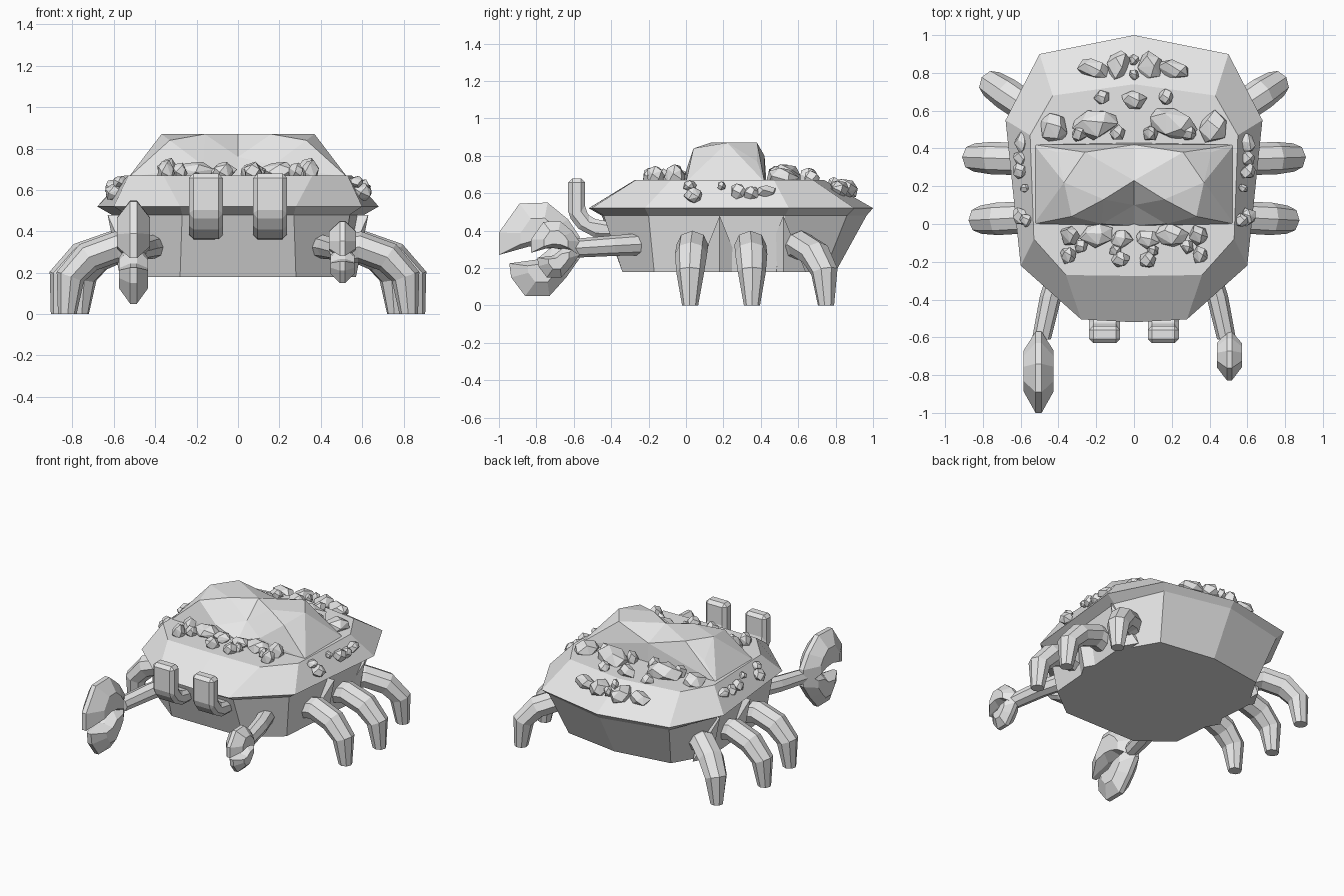
import bpy, bmesh, math, random
from mathutils import Vector

if "Cube" in bpy.data.objects:
    bpy.data.objects.remove(bpy.data.objects["Cube"])

random.seed(4)
mat = bpy.data.materials.new("light grey")
mat.diffuse_color = (0.8, 0.8, 0.8, 1)
mat.use_nodes = True
mat.node_tree.nodes["Principled BSDF"].inputs["Base Color"].default_value = mat.diffuse_color


def finish(name, bm):
    bmesh.ops.recalc_face_normals(bm, faces=bm.faces)
    me = bpy.data.meshes.new(name)
    bm.to_mesh(me)
    bm.free()
    me.materials.append(mat)
    ob = bpy.data.objects.new(name, me)
    bpy.context.collection.objects.link(ob)
    return ob


def loft(name, rings):
    """Skin a stack of closed rings and cap both ends."""
    bm = bmesh.new()
    vs = [[bm.verts.new(p) for p in r] for r in rings]
    n = len(vs[0])
    for a, b in zip(vs, vs[1:]):
        for i in range(n):
            j = (i + 1) % n
            bm.faces.new((a[i], a[j], b[j], b[i]))
    bm.faces.new(vs[0][::-1])
    bm.faces.new(vs[-1])
    return finish(name, bm)


def mirror_ring(half, z):
    """Half outline from the front centre to the back centre, mirrored."""
    full = half + [(-x, y) for x, y in half[-2:0:-1]]
    return [(x, y, z) for x, y in full]


def tube(name, path, side, sizes, n=6):
    """Tapered tube; side is the fixed width axis, sizes are (width, depth)."""
    pts = [Vector(p) for p in path]
    side = Vector(side).normalized()
    rings = []
    for i, p in enumerate(pts):
        t = (pts[min(i + 1, len(pts) - 1)] - pts[max(i - 1, 0)]).normalized()
        if i == len(pts) - 1 and abs(t.z) > 0.7:
            t = Vector((0, 0, -1))
        up = side.cross(t).normalized()
        w, d = sizes[i]
        rings.append([p + side * w * math.cos(a) + up * d * math.sin(a)
                      for a in (math.tau * k / n for k in range(n))])
    return loft(name, rings)


# Body shell: belly, undercut, rim and flat upper deck
belly = [(0, -.34), (.28, -.34), (.5, -.17), (.55, .48), (.4, .74), (0, .8)]
under = [(0, -.45), (.27, -.44), (.54, -.2), (.61, .53), (.47, .86), (0, .965)]
rim = [(0, -.52), (.28, -.505), (.6, -.22), (.68, .55), (.5, .9), (0, 1)]
deck = [(0, -.275), (.36, -.27), (.53, -.08), (.55, .47), (.43, .68), (0, .74)]
loft("body", [mirror_ring(belly, .18), mirror_ring(under, .48),
              mirror_ring(rim, .52), mirror_ring(deck, .67)])

# Side ribs between the legs
for s in (-1, 1):
    for y in (.18, .52):
        bm = bmesh.new()
        p = [bm.verts.new((s * x, yy, z)) for x, yy, z in
             ((.5, y - .12, .18), (.5, y + .12, .18), (.57, y, .18), (.63, y, .48), (.5, y, .48))]
        bmesh.ops.convex_hull(bm, input=p)
        finish("side_rib", bm)

# Two-lobed hump with a valley at the front
bm = bmesh.new()
for s in (-1, 1):
    A, B, C, D, E, F, G, H, I, J = [bm.verts.new((s * x, y, z)) for x, y, z in (
        (.53, 0, .66), (.53, .42, .66), (0, .43, .66), (0, -.01, .66), (.33, .04, .84),
        (.37, .22, .87), (.26, .38, .87), (0, .42, .80), (0, .23, .87), (0, .1, .76))]
    K = bm.verts.new((s * .17, .0, .72))
    L = bm.verts.new((s * .16, .13, .87))
    M = bm.verts.new((s * .41, .38, .77))
    for f in ((A, B, F), (B, M, F), (M, G, F), (A, F, E), (A, E, K), (A, K, D), (D, K, J),
              (K, L, J), (K, E, L), (E, F, L), (F, G, L), (L, G, I), (L, I, J),
              (G, H, I), (B, C, H), (B, H, G), (B, G, M), (A, D, C), (A, C, B)):
        bm.faces.new(f)
bmesh.ops.remove_doubles(bm, verts=bm.verts, dist=.0001)
finish("hump", bm)

# Three arched legs on each side: root, outward angle and reach
for s in (-1, 1):
    for x, y, ang, reach in ((.48, .04, -3, .36), (.5, .34, 2, .375), (.47, .55, 34, .37)):
        a = math.radians(ang)
        d = Vector((s * math.cos(a), math.sin(a), 0))
        root = Vector((s * x, y, 0))
        path = [root + d * (reach * k) + Vector((0, 0, z)) for k, z in
                ((0, .30), (.3, .325), (.68, .275), (.92, .18), (.96, 0))]
        tube("leg", path, Vector((0, 0, 1)).cross(d),
             [(.08, .075), (.085, .075), (.086, .075), (.075, .07), (.043, .045)], 8)


# Pincers: each jaw is a lens-shaped plate built from a side outline
def jaw(name, x, scale, outline, thick):
    def place(px, y, z):
        return (x + px * (.55 + .45 * scale), -.57 + (y + .57) * scale, .30 + (z - .30) * scale)
    cy = sum(p[0] for p in outline) / len(outline)
    cz = sum(p[1] for p in outline) / len(outline)
    rings = []
    for k, px in ((.5, -thick), (1, -.016), (1, .016), (.5, thick)):
        rings.append([place(px, cy + (y - cy) * k, cz + (z - cz) * k) for y, z in outline])
    loft(name, rings)


upper = [(-.57, .25), (-.57, .37), (-.63, .46), (-.74, .55), (-.89, .545), (-1, .39),
         (-1, .27), (-.84, .315), (-.7, .30)]
lower = [(-.57, .35), (-.57, .25), (-.64, .15), (-.73, .05), (-.86, .05), (-.935, .15),
         (-.945, .225), (-.8, .245), (-.71, .32)]
for s, scale in ((-1, 1), (1, .6)):
    tube("arm", [(s * .38, -.2, .33), (s * .44, -.38, .32), (s * .49, -.61, .305)],
         (1, 0, 0), [(.06, .06), (.058, .055), (.05, .05)], 8)
    jaw("upper_jaw", s * .505, scale, upper, .08)
    jaw("lower_jaw", s * .505, scale, lower, .07)

# Eye stalks: bent profile extruded sideways with chamfered edges
stalk = [(-.36, .36), (-.49, .365), (-.575, .41), (-.63, .48), (-.63, .68),
         (-.54, .68), (-.54, .51), (-.505, .465), (-.36, .44)]
for s in (-1, 1):
    ob = loft("eye_stalk", [[(s * .155 + dx, y, z) for y, z in stalk] for dx in (-.082, .082)])
    bev = ob.modifiers.new("chamfer", "BEVEL")
    bev.width = .022
    bev.segments = 1


# Faceted rocks scattered over the shell
def rock(x, y, z, sx, sy, sz):
    bm = bmesh.new()
    turn = random.uniform(-.4, .4)
    for k in range(14):
        h = 1 - 2 * (k + .5) / 14
        a = k * 2.4 + random.uniform(-.3, .3)
        r = math.sqrt(1 - h * h) * random.uniform(.95, 1.2)
        px, py = sx * r * math.cos(a), sy * r * math.sin(a)
        bm.verts.new((x + px * math.cos(turn) - py * math.sin(turn),
                      y + px * math.sin(turn) + py * math.cos(turn), z + sz * h))
    res = bmesh.ops.convex_hull(bm, input=bm.verts)
    junk = [v for v in bm.verts if not v.link_faces]
    bmesh.ops.delete(bm, geom=junk, context="VERTS")
    finish("rock", bm)


pairs = [
    (.085, .84, .62, .06, .08, .06), (.21, .82, .62, .09, .05, .05),
    (.17, .67, .68, .04, .04, .045), (.21, .53, .69, .13, .08, .07),
    (.42, .51, .68, .075, .08, .06), (.09, .48, .69, .04, .04, .06),
    (.29, .48, .69, .04, .04, .06), (.595, .43, .61, .04, .055, .035),
    (.6, .35, .60, .04, .04, .04), (.605, .28, .61, .04, .045, .045),
    (.58, .19, .64, .025, .022, .025), (.6, .04, .59, .045, .045, .045),
    (.57, .02, .64, .035, .035, .03), (.34, -.06, .69, .05, .05, .07),
    (.2, -.06, .69, .085, .06, .05), (.07, -.08, .69, .06, .05, .04),
    (.28, -.12, .69, .035, .035, .045), (.35, -.165, .69, .04, .045, .06),
    (.1, -.14, .68, .03, .03, .04), (.07, -.19, .69, .045, .045, .05)]
for s in (-1, 1):
    for x, y, z, *size in pairs:
        rock(s * x, y, z, *size)
for spot in ((0, .655, .69, .065, .05, .05), (0, .87, .63, .025, .03, .04),
             (0, .79, .65, .025, .03, .04)):
    rock(*spot)
